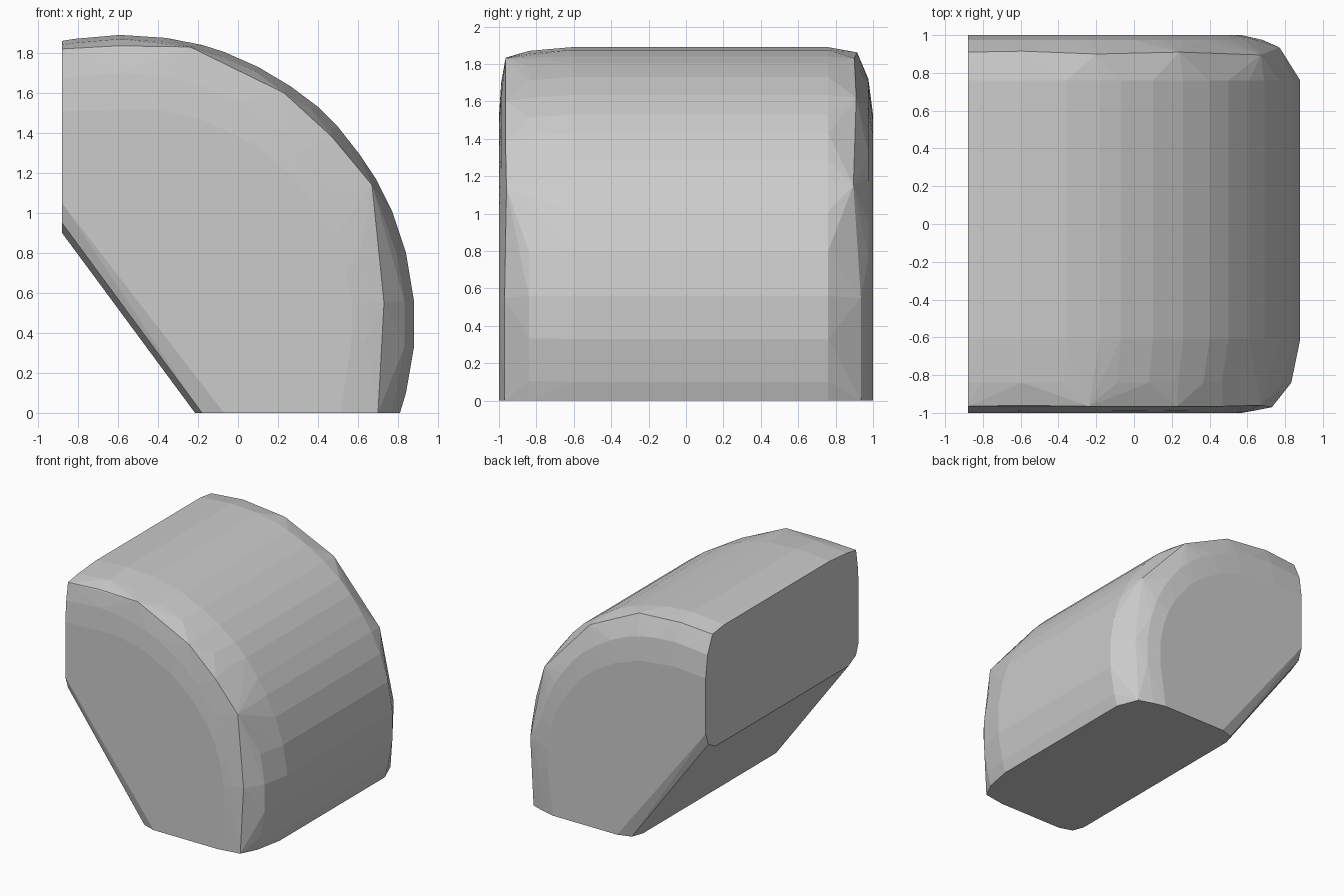
import bpy, bmesh, math

if "Cube" in bpy.data.objects:
    bpy.data.objects.remove(bpy.data.objects["Cube"])

# Outer profile (x, z): from the flat left cut, over the arc, down to the base
ARC = [(-.88, 1.86), (-.82, 1.87), (-.59, 1.89), (-.36, 1.875), (-.18, 1.84), (-.07, 1.805),
       (.1, 1.73), (.26, 1.635), (.4, 1.53), (.5, 1.43), (.61, 1.29), (.69, 1.17),
       (.77, 1.01), (.84, .8), (.88, .56), (.88, .33), (.84, .1), (.81, 0)]
CX, CZ = -.6, .5


def inset(top, side):
    """Shrink the arc toward its centre, keeping the two flat cuts in place."""
    out = []
    for x, z in ARC:
        nx = x if x < -.87 else CX + (x - CX) * (1 - side / 1.475)
        nz = z if z < .01 else CZ + (z - CZ) * (1 - top / 1.39)
        out.append((nx, nz))
    return out


points = []


def section(y, profile):
    points.extend((x, y, z) for x, z in profile)


# Rounded outer shell sections
section(-.61, ARC)
section(.76, ARC)
section(-.84, inset(.02, .047))

# Coarse rim (x, z, y) where the shell turns into each end face
front_rim = [(-.88, 1.82, -.965), (-.6, 1.835, -.96), (-.24, 1.83, -.965), (.23, 1.6, -.965),
             (.47, 1.38, -.965), (.67, 1.14, -.96), (.73, .55, -.97), (.70, 0, -.97)]
back_rim = [(-.88, 1.84, .91), (-.59, 1.862, .915), (-.2, 1.83, .9), (.24, 1.62, .91),
            (.67, 1.15, .895), (.77, .55, .935), (.74, 0, .935)]
points += [(x, y, z) for x, z, y in front_rim + back_rim]

# Slightly domed end faces
section(-.988, inset(.19, .24))
section(.975, inset(.17, .2))
for y in (-1, 1):
    section(y, inset(.36, .31))

# Sloping underside with bevelled long edges
for s in (-1, 1):
    for y, x, z in ((.87, -.215, .9), (.965, -.18, .95), (1, -.07, 1.05)):
        section(s * y, [(x, 0), (-.88, z)])

bm = bmesh.new()
for p in points:
    bm.verts.new(p)
bmesh.ops.convex_hull(bm, input=bm.verts)
loose = [v for v in bm.verts if not v.link_faces]
bmesh.ops.delete(bm, geom=loose, context='VERTS')
bmesh.ops.dissolve_limit(bm, angle_limit=math.radians(1), verts=bm.verts, edges=bm.edges)
bmesh.ops.recalc_face_normals(bm, faces=bm.faces)
mesh = bpy.data.meshes.new("rounded_block")
bm.to_mesh(mesh)
bm.free()
obj = bpy.data.objects.new("rounded_block", mesh)
bpy.context.collection.objects.link(obj)
